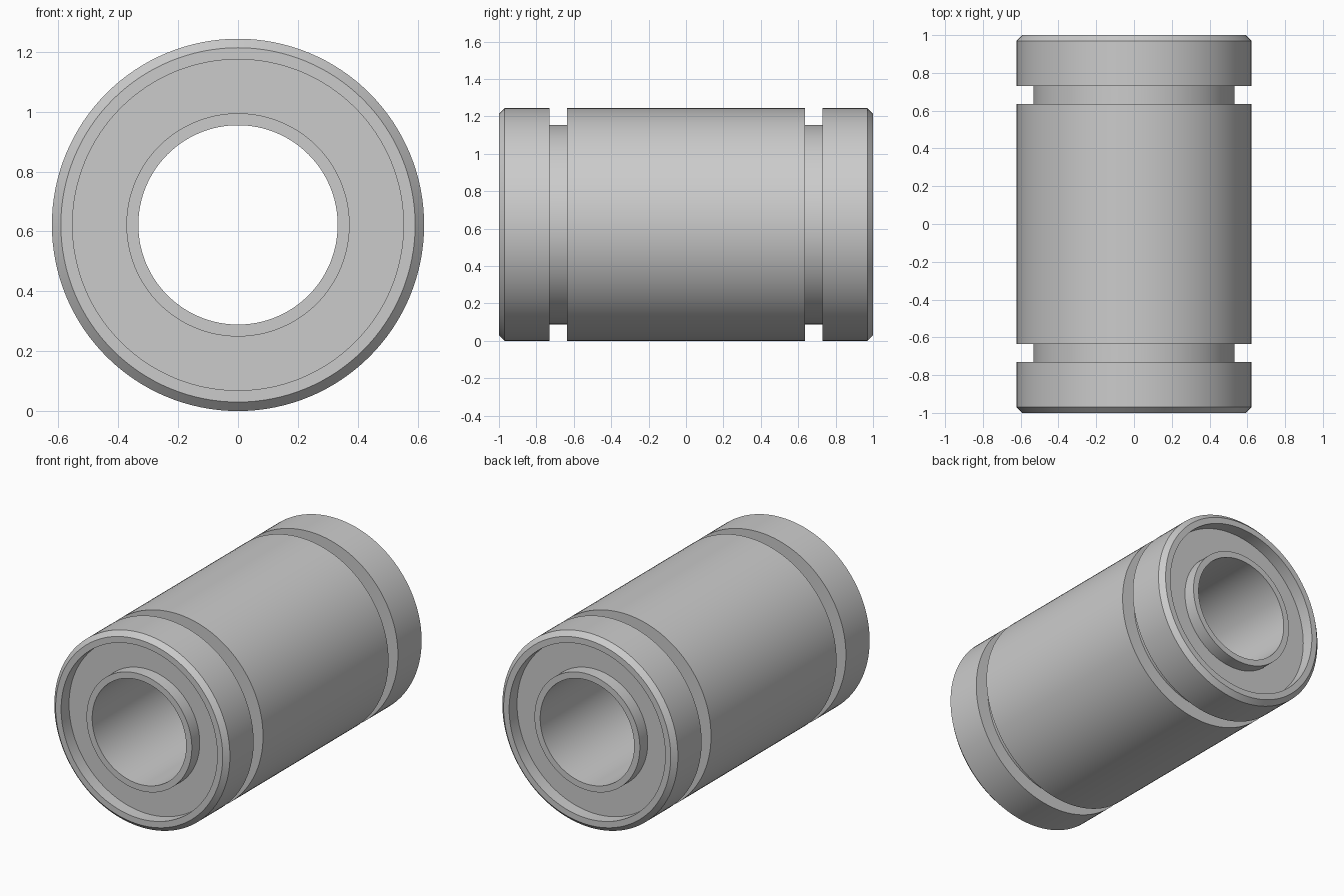
import bpy
import bmesh
import math
from mathutils import Matrix, Vector

if "Cube" in bpy.data.objects:
    bpy.data.objects.remove(bpy.data.objects["Cube"], do_unlink=True)

OUTER = 0.622       # outer radius and height of the axis
GROOVE = 0.533      # radius at the bottom of the ring grooves
CHAMFER = 0.03
LIP = 0.553         # inner radius of the outer rim
COLLAR = 0.373      # outer radius of the inner collar
BORE = 0.333        # radius of the through hole
RECESS = 0.08       # depth of the ring pocket at each end
SEGMENTS = 128


def flat_material(name, value):
    mat = bpy.data.materials.new(name)
    mat.use_nodes = True
    color = (value, value, value, 1.0)
    mat.diffuse_color = color
    mat.node_tree.nodes["Principled BSDF"].inputs["Base Color"].default_value = color
    return mat


def lathe(name, profile, mat):
    """Spin a closed (radius, y) profile round the y axis."""
    bm = bmesh.new()
    verts = [bm.verts.new((r, y, 0)) for r, y in profile]
    edges = [bm.edges.new((v, verts[i - 1])) for i, v in enumerate(verts)]
    bmesh.ops.spin(bm, geom=verts + edges, cent=Vector(), axis=(0, 1, 0),
                   angle=math.tau, steps=SEGMENTS, use_merge=True)
    bmesh.ops.remove_doubles(bm, verts=bm.verts[:], dist=1e-5)
    bmesh.ops.recalc_face_normals(bm, faces=bm.faces[:])
    bmesh.ops.transform(bm, matrix=Matrix.Translation((0, 0, OUTER)), verts=bm.verts[:])
    mesh = bpy.data.meshes.new(name)
    bm.to_mesh(mesh)
    bm.free()
    mesh.materials.append(mat)
    obj = bpy.data.objects.new(name, mesh)
    bpy.context.collection.objects.link(obj)
    bpy.ops.object.select_all(action="DESELECT")
    obj.select_set(True)
    bpy.context.view_layer.objects.active = obj
    bpy.ops.object.shade_smooth_by_angle(angle=math.radians(30))
    return obj


# Back half of the wall section: groove, chamfered rim, end pocket, collar, bore
half = [
    (OUTER, 0.635), (GROOVE, 0.635), (GROOVE, 0.73), (OUTER, 0.73),
    (OUTER, 1 - CHAMFER), (OUTER - CHAMFER, 1),
    (LIP, 1), (LIP, 1 - RECESS), (COLLAR, 1 - RECESS), (COLLAR, 1),
    (BORE, 1),
]
# The front half mirrors it and closes the section
section = half + [(r, -y) for r, y in reversed(half)]

lathe("bearing_sleeve", section, flat_material("light grey metal", 0.6))
